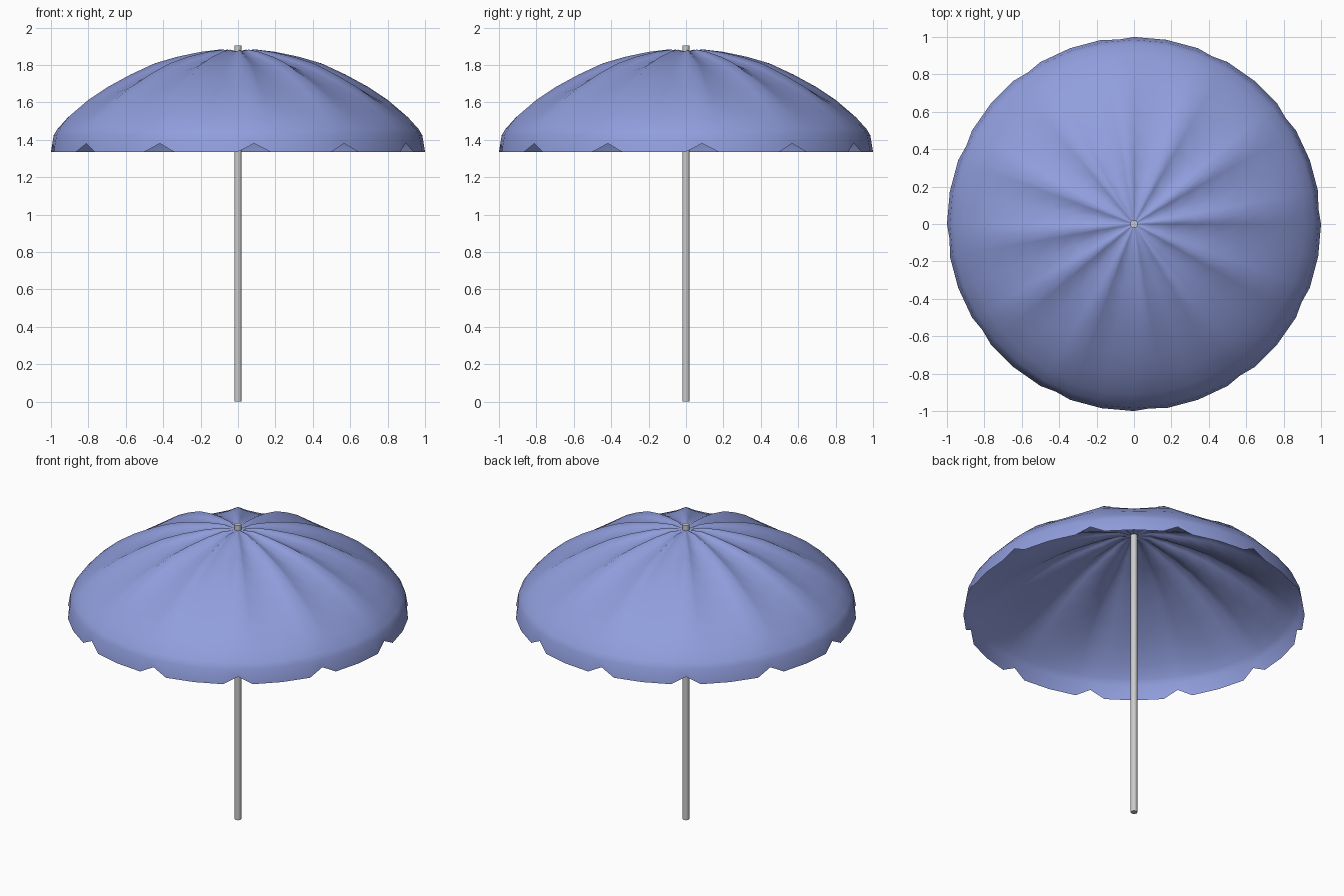
import bpy, bmesh
from math import sin, cos, radians

if "Cube" in bpy.data.objects:
    bpy.data.objects.remove(bpy.data.objects["Cube"])

# Canopy: rib profile as (radius, height, sag between the ribs)
PROFILE = [(0.02, 1.872, 0.0), (0.10, 1.882, 0.012), (0.20, 1.87, 0.028),
           (0.33, 1.843, 0.036), (0.45, 1.808, 0.04), (0.58, 1.748, 0.038),
           (0.70, 1.683, 0.032), (0.81, 1.61, 0.024), (0.91, 1.525, 0.012),
           (0.965, 1.46, 0.004), (0.985, 1.425, 0.0)]
RIBS = 12
# Columns per gore: (angle, sag weight, radius factor, hem height)
COLUMNS = [(0, 0.55, 1, 1.335), (5, 0.0, 0.996, 1.38),
           (10, 0.55, 1, 1.335), (20, 1.0, 1, 1.335)]


def canopy_mesh():
    bm = bmesh.new()
    cols = []
    for k in range(RIBS):
        for ang, weight, factor, hem in COLUMNS:
            a = radians(ang + 30 * k)
            pts = [(r * factor, z - sag * weight) for r, z, sag in PROFILE]
            pts.append((factor * (1.0 if hem < 1.36 else 0.993), hem))
            cols.append([bm.verts.new((r * cos(a), r * sin(a), z)) for r, z in pts])
    for i, col in enumerate(cols):
        nxt = cols[(i + 1) % len(cols)]
        for j in range(len(col) - 1):
            bm.faces.new((col[j], col[j + 1], nxt[j + 1], nxt[j]))
    for f in bm.faces:
        f.smooth = True
    bmesh.ops.recalc_face_normals(bm, faces=bm.faces)
    if sum(f.normal.z for f in bm.faces) < 0:
        bmesh.ops.reverse_faces(bm, faces=bm.faces)
    mesh = bpy.data.meshes.new("canopy")
    bm.to_mesh(mesh)
    bm.free()
    return mesh


canopy = bpy.data.objects.new("canopy", canopy_mesh())
bpy.context.collection.objects.link(canopy)
blue = bpy.data.materials.new("blue_fabric")
blue.diffuse_color = (0.28, 0.34, 0.72, 1)
blue.use_nodes = True
blue.node_tree.nodes["Principled BSDF"].inputs["Base Color"].default_value = blue.diffuse_color
canopy.data.materials.append(blue)

# Pole
bpy.ops.mesh.primitive_cylinder_add(vertices=12, radius=0.02, depth=1.905,
                                    location=(0, 0, 0.9525))
pole = bpy.context.object
pole.name = "pole"
bpy.ops.object.shade_smooth_by_angle(angle=radians(40))
